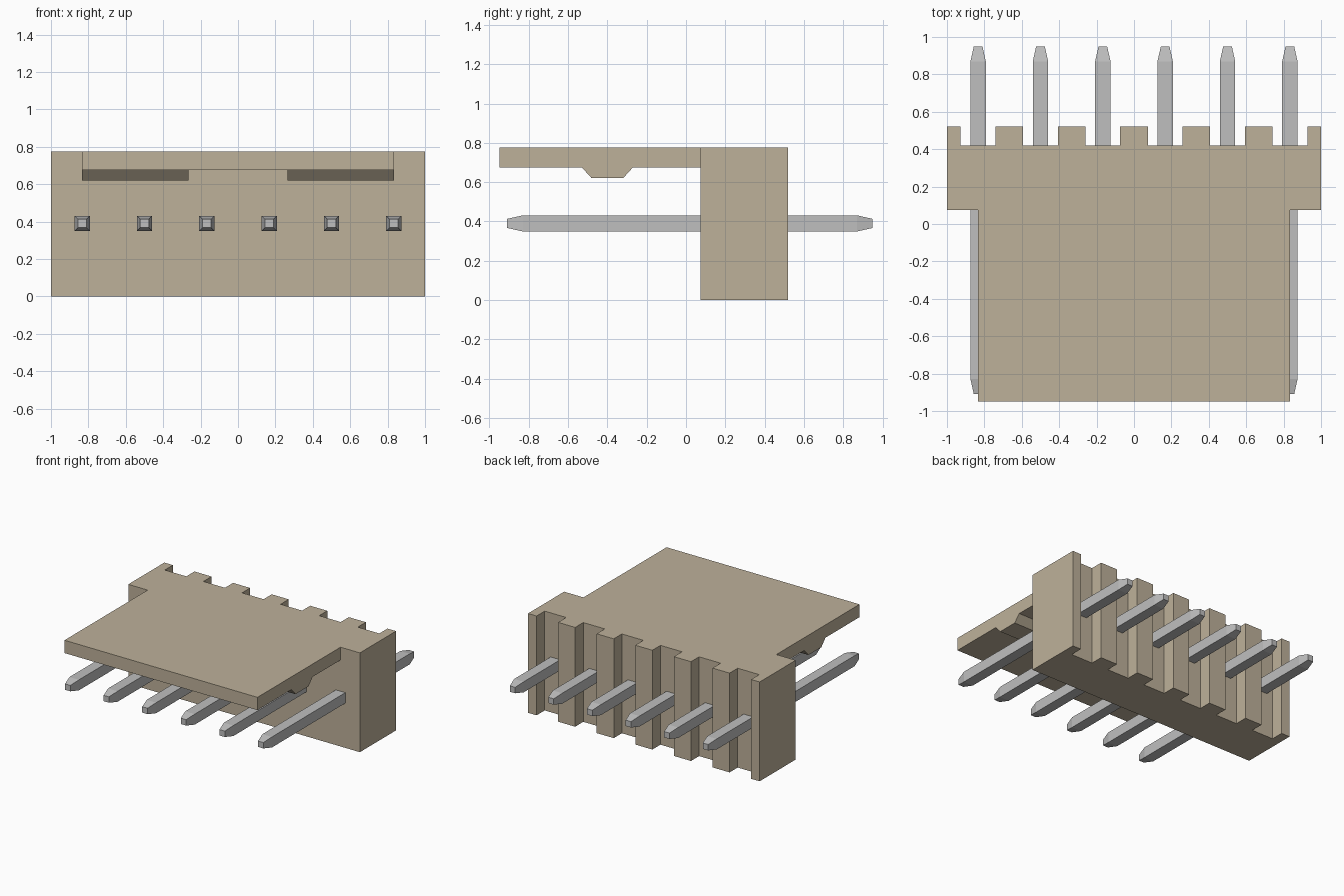
import bpy
import bmesh
from mathutils import Vector

cube = bpy.data.objects.get("Cube")
if cube:
    bpy.data.objects.remove(cube, do_unlink=True)


def make_material(name, color):
    mat = bpy.data.materials.new(name)
    mat.use_nodes = True
    mat.diffuse_color = color
    mat.node_tree.nodes["Principled BSDF"].inputs["Base Color"].default_value = color
    return mat


tan = make_material("tan plastic", (0.515, 0.44, 0.323, 1))
grey = make_material("grey metal", (0.52, 0.52, 0.52, 1))


def loft(name, rings, mat):
    """Join matching rings of points into a closed solid."""
    bm = bmesh.new()
    loops = [[bm.verts.new(p) for p in ring] for ring in rings]
    for a, b in zip(loops, loops[1:]):
        for i in range(len(a)):
            j = (i + 1) % len(a)
            bm.faces.new((a[i], a[j], b[j], b[i]))
    bm.faces.new(loops[0][::-1])
    bm.faces.new(loops[-1])
    bmesh.ops.recalc_face_normals(bm, faces=bm.faces)
    mesh = bpy.data.meshes.new(name)
    bm.to_mesh(mesh)
    bm.free()
    mesh.materials.append(mat)
    obj = bpy.data.objects.new(name, mesh)
    bpy.context.collection.objects.link(obj)
    return obj


def extrude_x(name, profile, x0, x1, mat):
    return loft(name, [[Vector((x, y, z)) for y, z in profile] for x in (x0, x1)], mat)


PITCH = 1 / 3
pin_xs = [PITCH * (i - 2.5) for i in range(6)]
FRONT, BACK, GROOVE, TOP = 0.075, 0.52, 0.42, 0.775
TAB_X, TAB_Z = 0.833, 0.675

# Housing: block with a full-height groove behind every pin
outline = [(1, FRONT), (-1, FRONT), (-1, BACK)]
for x in pin_xs:
    left, right = x - 0.093, x + 0.093
    outline += [(left, BACK), (left, GROOVE), (right, GROOVE), (right, BACK)]
outline.append((1, BACK))
loft("housing", [[Vector((x, y, z)) for x, y in outline] for z in (0, TOP)], tan)

# Locking tab
extrude_x("locking_tab", [(-0.95, TAB_Z), (FRONT, TAB_Z), (FRONT, TOP), (-0.95, TOP)],
          -TAB_X, TAB_X, tan)

# Latch ridges under the tab
ridge = [(-0.53, TAB_Z), (-0.48, 0.62), (-0.32, 0.62), (-0.27, TAB_Z)]
for side, label in ((1, "left"), (-1, "right")):
    extrude_x(label + "_latch_ridge", ridge, side * 0.265, side * TAB_X, tan)

# Square pins with tapered ends
stations = [(-0.91, 0.023), (-0.83, 0.041), (0.87, 0.041), (0.95, 0.023)]
for n, x in enumerate(pin_xs, 1):
    rings = [[Vector((x + sx * r, y, 0.39 + sz * r))
              for sx, sz in ((-1, -1), (1, -1), (1, 1), (-1, 1))] for y, r in stations]
    loft(f"pin_{n}", rings, grey)
